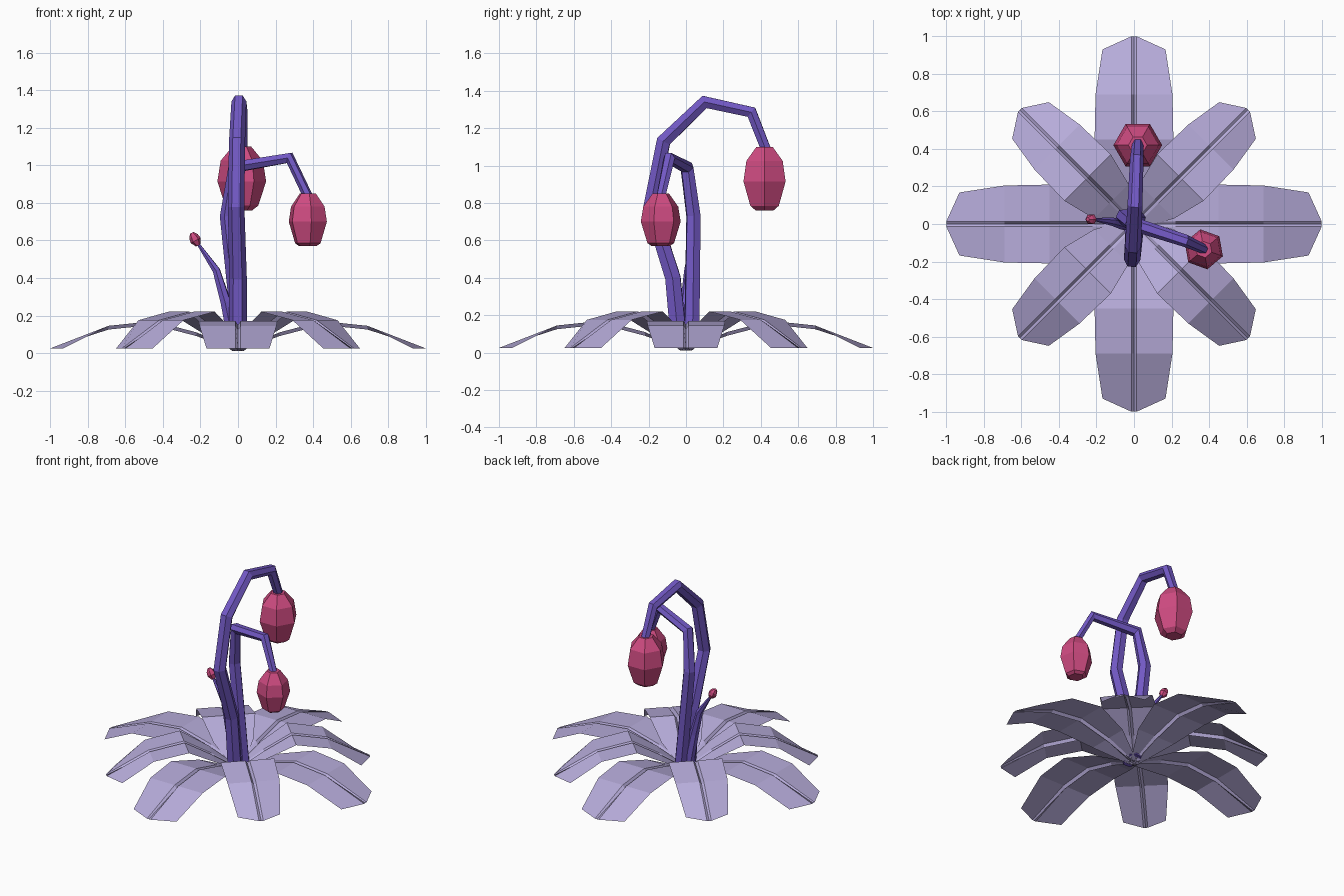
import bpy, bmesh, math
from mathutils import Vector, Matrix

if "Cube" in bpy.data.objects:
    bpy.data.objects.remove(bpy.data.objects["Cube"])


def material(name, rgb):
    m = bpy.data.materials.new(name)
    m.diffuse_color = (*rgb, 1)
    m.use_nodes = True
    m.node_tree.nodes["Principled BSDF"].inputs["Base Color"].default_value = m.diffuse_color
    return m


LEAF = material("leaf_lilac", (0.47, 0.41, 0.70))
STEM = material("stem_violet", (0.17, 0.10, 0.56))
PINK = material("flower_pink", (0.62, 0.07, 0.22))


def finish(bm, name, mat):
    bmesh.ops.recalc_face_normals(bm, faces=bm.faces)
    me = bpy.data.meshes.new(name)
    bm.to_mesh(me)
    bm.free()
    me.materials.append(mat)
    ob = bpy.data.objects.new(name, me)
    bpy.context.collection.objects.link(ob)
    return ob


def skin(bm, rings, closed):
    n = len(rings[0])
    for a, b in zip(rings, rings[1:]):
        for i in range(n if closed else n - 1):
            j = (i + 1) % n
            bm.faces.new((a[i], a[j], b[j], b[i]))


# Leaf: rows of (centre radius, edge radius, half width, height), with a sunken midrib
def leaf(name, rows, angle):
    bm = bmesh.new()
    rings = []
    for k, (rc, re, w, z) in enumerate(rows):
        dip = 0 if k in (0, len(rows) - 1) else 0.02
        pts = [(re, -w, z), (rc, -0.014, z), (rc, 0, z - dip), (rc, 0.014, z), (re, w, z)]
        rings.append([bm.verts.new(p) for p in pts])
    skin(bm, rings, False)
    bmesh.ops.rotate(bm, verts=bm.verts, matrix=Matrix.Rotation(angle, 3, 'Z'))
    ob = finish(bm, name, LEAF)
    if sum(p.normal.z for p in ob.data.polygons) < 0:
        ob.data.flip_normals()


# Tapered hexagonal tube along a bent path
def stem(name, path, radii, sides=6):
    bm = bmesh.new()
    pts = [Vector(p) for p in path]
    flat = pts[-1] - pts[0]
    side = Vector((-flat.y, flat.x, 0)).normalized()
    rings = []
    for i, p in enumerate(pts):
        t = (pts[min(i + 1, len(pts) - 1)] - pts[max(i - 1, 0)]).normalized()
        u = (side - t * side.dot(t)).normalized()
        v = t.cross(u)
        rings.append([bm.verts.new(p + radii[i] * (u * math.cos(a) + v * math.sin(a)))
                      for a in (math.tau * k / sides for k in range(sides))])
    skin(bm, rings, True)
    bm.faces.new(rings[0])
    bm.faces.new(rings[-1])
    finish(bm, name, STEM)


# Hexagonal lathed flower head: profile of (radius, height)
def flower(name, profile, place, turn, tilt=0.0):
    bm = bmesh.new()
    rings = [[bm.verts.new((r * math.cos(a), r * math.sin(a), z))
              for a in (math.tau * k / 6 + turn for k in range(6))] for r, z in profile]
    skin(bm, rings, True)
    bm.faces.new(rings[0])
    bm.faces.new(rings[-1])
    bmesh.ops.rotate(bm, verts=bm.verts, matrix=Matrix.Rotation(tilt, 3, 'Y'))
    bmesh.ops.translate(bm, verts=bm.verts, vec=place)
    finish(bm, name, PINK)


# Rosette of long and short leaves
long_rows = [(0, 0, 0.03, 0.01), (0.22, 0.22, 0.15, 0.11), (0.45, 0.45, 0.21, 0.17),
             (0.69, 0.69, 0.205, 0.145), (1.0, 0.93, 0.168, 0.025)]
short_rows = [(0, 0, 0.03, 0.01), (0.17, 0.17, 0.13, 0.12), (0.35, 0.35, 0.175, 0.22),
              (0.58, 0.58, 0.17, 0.175), (0.86, 0.78, 0.138, 0.025)]
for i in range(4):
    leaf(f"long_leaf_{i}", long_rows, i * math.pi / 2)
    leaf(f"short_leaf_{i}", short_rows, i * math.pi / 2 + math.pi / 4)

# Tall stem and its flower
stem("tall_stem",
     [(0, -0.035, 0.03), (0, -0.07, 0.40), (-0.01, -0.19, 0.78), (-0.005, -0.12, 1.13),
      (0.005, 0.10, 1.34), (0.015, 0.35, 1.285), (0.02, 0.43, 1.08)],
     [0.05, 0.047, 0.044, 0.043, 0.04, 0.036, 0.03])
flower("tall_flower", [(0.055, -0.155), (0.088, -0.13), (0.13, 0), (0.112, 0.11), (0.05, 0.185)],
       (0.02, 0.42, 0.915), 0)

# Shorter stem and its flower
stem("short_stem",
     [(0.02, 0.03, 0.03), (-0.055, 0.04, 0.73), (-0.02, 0.005, 0.99), (0.275, -0.09, 1.04),
      (0.375, -0.135, 0.83)],
     [0.045, 0.042, 0.038, 0.033, 0.026])
flower("short_flower", [(0.05, -0.13), (0.072, -0.115), (0.108, 0), (0.095, 0.08), (0.045, 0.15)],
       (0.372, -0.135, 0.70), math.radians(-20))

# Side shoot and bud
stem("bud_stem", [(-0.02, 0, 0.05), (-0.065, 0.0, 0.27), (-0.115, 0.012, 0.44), (-0.215, 0.025, 0.585)],
     [0.035, 0.03, 0.022, 0.008])
flower("bud", [(0.014, -0.035), (0.03, -0.006), (0.025, 0.02), (0.01, 0.04)],
       (-0.228, 0.025, 0.605), 0, math.radians(-28))
